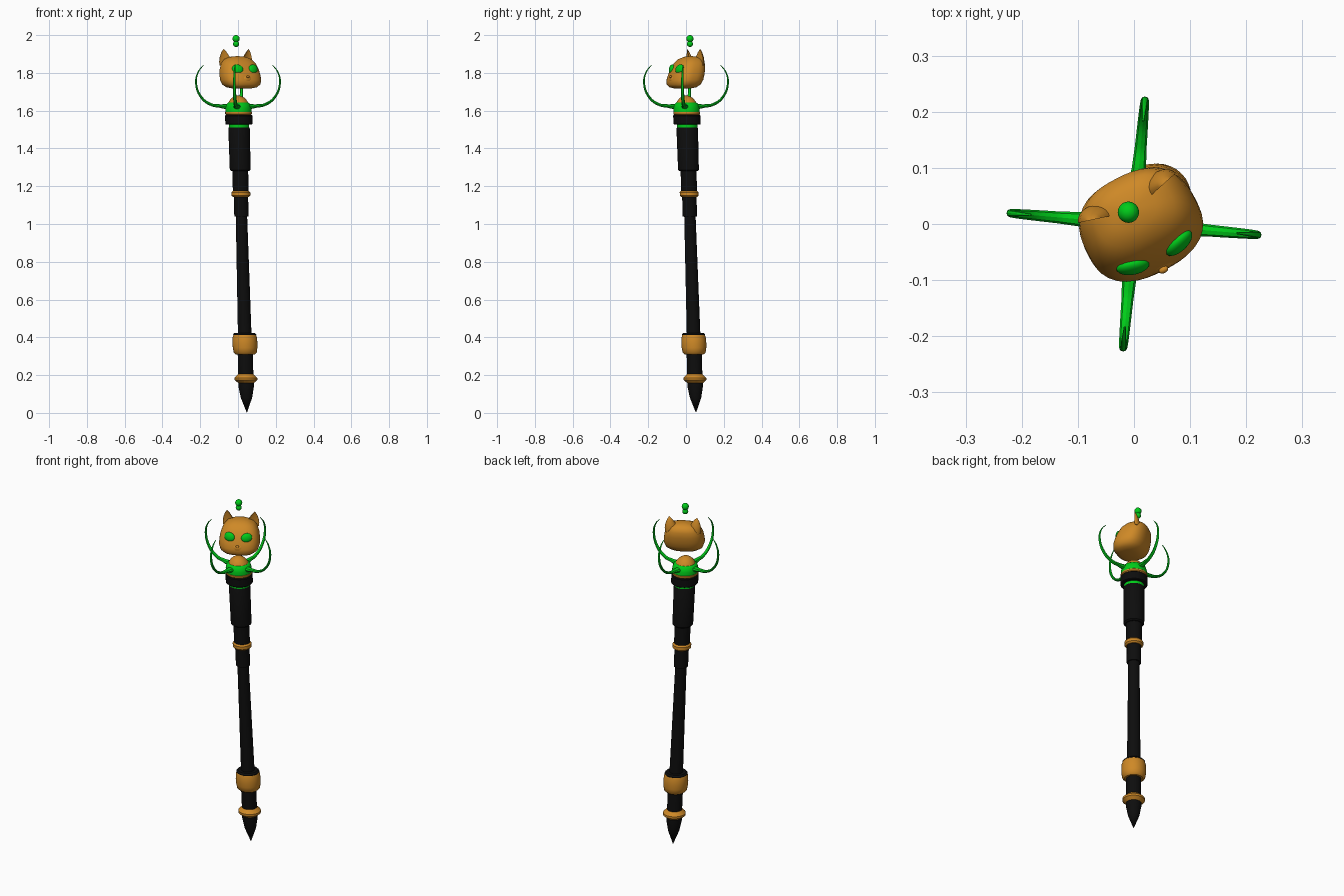
import bpy, bmesh, math
from mathutils import Matrix, Vector

cube = bpy.data.objects.get("Cube")
if cube:
    bpy.data.objects.remove(cube, do_unlink=True)


def material(name, rgb):
    m = bpy.data.materials.new(name)
    m.use_nodes = True
    m.diffuse_color = (*rgb, 1)
    m.node_tree.nodes["Principled BSDF"].inputs["Base Color"].default_value = (*rgb, 1)
    return m


GOLD = material("gold", (0.62, 0.25, 0.02))
GREEN = material("bright green", (0.0, 0.6, 0.01))
BLACK = material("black", (0.004, 0.004, 0.004))


def smooth(ob, angle=40):
    bpy.ops.object.select_all(action='DESELECT')
    ob.select_set(True)
    bpy.context.view_layer.objects.active = ob
    bpy.ops.object.shade_smooth_by_angle(angle=math.radians(angle))


def lathe_mesh(profile, sides):
    """Closed solid of revolution from (radius, height) pairs."""
    bm = bmesh.new()
    vs = [bm.verts.new((r, 0, z)) for r, z in profile]
    es = [bm.edges.new(p) for p in zip(vs, vs[1:])]
    bmesh.ops.spin(bm, geom=vs + es, cent=(0, 0, 0), axis=(0, 0, 1),
                   angle=math.tau, steps=sides, use_merge=True)
    bmesh.ops.remove_doubles(bm, verts=bm.verts, dist=1e-5)
    bmesh.ops.holes_fill(bm, edges=[e for e in bm.edges if e.is_boundary], sides=0)
    bmesh.ops.recalc_face_normals(bm, faces=bm.faces)
    return bm


def finish(bm, name, mat, angle=40):
    me = bpy.data.meshes.new(name)
    bm.to_mesh(me)
    bm.free()
    me.materials.append(mat)
    ob = bpy.data.objects.new(name, me)
    bpy.context.collection.objects.link(ob)
    smooth(ob, angle)
    return ob


def staff_part(name, mat, profile):
    """Turned part sheared onto the leaning staff axis."""
    bm = lathe_mesh(profile, 32)
    for v in bm.verts:
        z = v.co.z
        v.co.x += 0.047 - 0.0275 * z
        v.co.y += 0.053 - 0.031 * z
    return finish(bm, name, mat)


def tube(name, mat, r, z0, z1):
    return staff_part(name, mat, [(r, z0), (r, z1)])


def band(name, mat, r, z0, z1, c=0.008):
    return staff_part(name, mat, [(r - c, z0), (r, z0 + c), (r, z1 - c), (r - c, z1)])


# Foot spike, collar and barrel
staff_part("spike", BLACK, [(0, 0), (0.03, 0.08), (0.041, 0.14), (0.041, 0.165)])
staff_part("spike_collar", GOLD, [(0.038, 0.155), (0.06, 0.174), (0.06, 0.186), (0.04, 0.205)])
tube("foot_shaft", BLACK, 0.04, 0.16, 0.32)
staff_part("barrel", GOLD, [(0.05, 0.31), (0.061, 0.32), (0.065, 0.345),
                            (0.066, 0.37), (0.064, 0.4), (0.06, 0.412)])
band("barrel_cap", BLACK, 0.061, 0.405, 0.424)

# Shaft, grip and neck rings
staff_part("main_shaft", BLACK, [(0.036, 0.41), (0.03, 1.05)])
tube("shaft_sleeve", BLACK, 0.038, 1.04, 1.15)
band("middle_ring", GOLD, 0.05, 1.143, 1.176)
tube("upper_shaft", BLACK, 0.042, 1.16, 1.29)
staff_part("grip", BLACK, [(0.048, 1.28), (0.055, 1.287), (0.057, 1.505), (0.052, 1.515)])
tube("green_ring", GREEN, 0.054, 1.51, 1.53)
band("neck_ring", BLACK, 0.072, 1.526, 1.577, 0.004)
band("neck_trim", GOLD, 0.071, 1.575, 1.6)

# Domed crown with green band
arc = [math.radians(a) for a in range(0, 91, 10)]
staff_part("dome", GOLD, [(0.062 * math.cos(a), 1.6 + 0.08 * math.sin(a)) for a in arc])
staff_part("dome_band", GREEN, [(0.069, 1.594), (0.069, 1.615), (0.063, 1.635), (0.05, 1.645)])

# Four tapering tendrils curling around the head
PATH = [(0.05, 1.62, 2.0), (0.1, 1.625, 1.2), (0.14, 1.631, 1.0), (0.195, 1.671, 0.85),
        (0.223, 1.75, 0.65), (0.211, 1.805, 0.45), (0.184, 1.84, 0.2)]
for i, side in enumerate(("left", "back", "right", "front")):
    cu = bpy.data.curves.new(side + "_tendril", 'CURVE')
    cu.dimensions = '3D'
    cu.bevel_depth = 0.0075
    cu.bevel_resolution = 2
    cu.use_fill_caps = True
    sp = cu.splines.new('BEZIER')
    sp.bezier_points.add(len(PATH) - 1)
    for p, (x, z, r) in zip(sp.bezier_points, PATH):
        p.co = (x, 0, z)
        p.radius = r
        p.handle_left_type = p.handle_right_type = 'AUTO'
    cu.materials.append(GREEN)
    ob = bpy.data.objects.new(side + "_tendril", cu)
    bpy.context.collection.objects.link(ob)
    ob.scale.y = 1.4
    ob.rotation_euler.z = math.radians(90 * i - 5)
    bpy.ops.object.select_all(action='DESELECT')
    ob.select_set(True)
    bpy.context.view_layer.objects.active = ob
    bpy.ops.object.convert(target='MESH')
    smooth(bpy.context.view_layer.objects.active)

# Head frame: turned toward the front left
HEAD = Matrix.Translation((0.009, 0.004, 0)) @ Matrix.Rotation(math.radians(27), 4, 'Z')


def place(bm, name, mat, local=Matrix()):
    bm.transform(HEAD @ local)
    return finish(bm, name, mat, 60)


def blob(name, mat, pos, size, rot=(0, 0, 0)):
    bm = bmesh.new()
    bmesh.ops.create_uvsphere(bm, u_segments=24, v_segments=14, radius=1)
    turn = Matrix.Identity(4)
    for angle, axis in zip(rot, "XYZ"):
        turn = Matrix.Rotation(math.radians(angle), 4, axis) @ turn
    place(bm, name, mat, Matrix.Translation(pos) @ turn @ Matrix.Diagonal((*size, 1)))


# Skull: squared-oval section, flat underside, sloping face
bm = lathe_mesh([(0, 1.716), (0.05, 1.718), (0.08, 1.724), (0.1, 1.739), (0.108, 1.763),
                 (0.107, 1.79), (0.102, 1.82), (0.091, 1.85), (0.072, 1.872),
                 (0.042, 1.885), (0, 1.889)], 40)
for v in bm.verts:
    x, y, z = v.co
    r = math.hypot(x, y)
    if r > 1e-6:
        c, s = abs(x) / r, abs(y) / r
        k = (c ** 2.6 + s ** 2.6) ** (-1 / 2.6)
        v.co.x = x * k
        v.co.y = y * k * 0.79
    v.co.y -= (1.8 - z) * 0.3
place(bm, "head", GOLD)

# Muzzle and nose
blob("muzzle", GOLD, (0, -0.078, 1.765), (0.036, 0.02, 0.024))
blob("nose", GOLD, (0, -0.096, 1.78), (0.009, 0.006, 0.006))

# Eyes and scooped ears, mirrored
for s, side in ((1, "left"), (-1, "right")):
    blob(side + "_eye", GREEN, (0.046 * s, -0.066, 1.82), (0.03, 0.014, 0.025),
         (-14, -12 * s, 18 * s))
    bm = lathe_mesh([(0.035, 0), (0.034, 0.02), (0.027, 0.045), (0.014, 0.07), (0, 0.087)], 20)
    for v in bm.verts:
        v.co.y *= -0.25 if v.co.y < 0 else 0.75
        v.co.x += 0.15 * s * v.co.z
    bmesh.ops.recalc_face_normals(bm, faces=bm.faces)
    place(bm, side + "_ear", GOLD, Matrix.Translation((0.062 * s, 0.038, 1.84))
          @ Matrix.Rotation(math.radians(15 * s), 4, 'Z'))

# Floating orbs above the head
for name, z, r in (("upper_orb", 1.981, 0.019), ("lower_orb", 1.953, 0.016)):
    bm = bmesh.new()
    bmesh.ops.create_uvsphere(bm, u_segments=24, v_segments=14, radius=r)
    bm.transform(Matrix.Translation((-0.01, 0.021, z)))
    finish(bm, name, GREEN)
